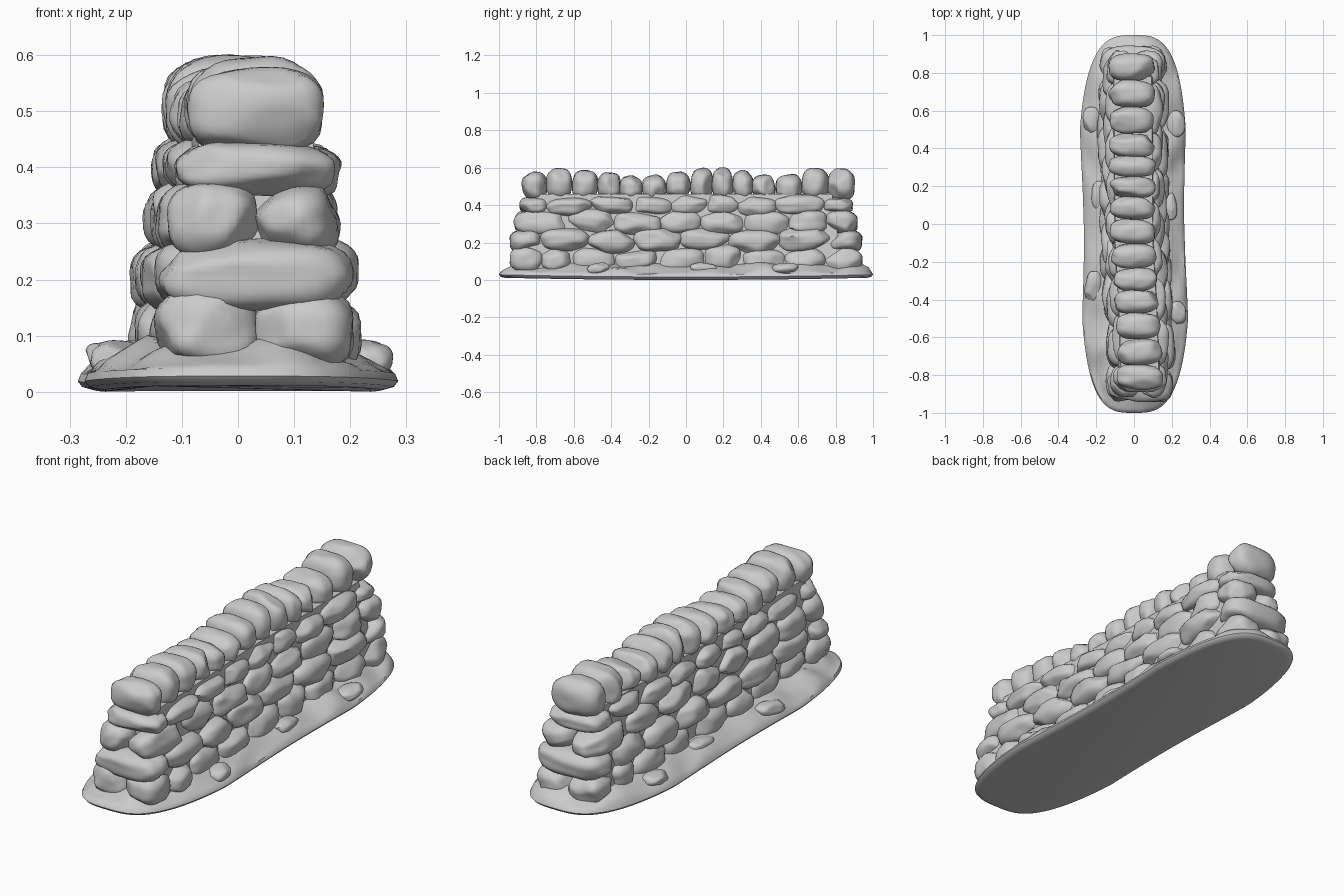
import bpy, bmesh, math, random
from mathutils import Vector, Euler, noise

if "Cube" in bpy.data.objects:
    bpy.data.objects.remove(bpy.data.objects["Cube"])

random.seed(11)
grey = bpy.data.materials.new("stone grey")
grey.diffuse_color = (0.6, 0.6, 0.6, 1)
grey.use_nodes = True
grey.node_tree.nodes["Principled BSDF"].inputs["Base Color"].default_value = grey.diffuse_color


def finish(bm, name, angle=50):
    mesh = bpy.data.meshes.new(name)
    bm.to_mesh(mesh)
    bm.free()
    ob = bpy.data.objects.new(name, mesh)
    bpy.context.collection.objects.link(ob)
    mesh.materials.append(grey)
    bpy.ops.object.select_all(action='DESELECT')
    ob.select_set(True)
    bpy.context.view_layer.objects.active = ob
    bpy.ops.object.shade_smooth_by_angle(angle=math.radians(angle))
    return ob


def centre_x(y):
    """Wall centre line drifts to +x towards the front."""
    return 0.032 * min(1, max(0, (-y - 0.1) / 0.6)) - 0.008 * max(0, y)


def stone(bm, c, h, p=2.8, chops=9, tilt=0.07):
    """Rounded, slightly chipped boulder with half sizes h at c."""
    tmp = bmesh.new()
    bmesh.ops.create_cube(tmp, size=2)
    bmesh.ops.subdivide_edges(tmp, edges=tmp.edges[:], cuts=8, use_grid_fill=True)
    planes = []
    for _ in range(chops):
        n = Vector([random.gauss(0, 1) for _ in range(3)]).normalized()
        planes.append((n, random.uniform(0.87, 1.03)))
    rot = Euler([random.uniform(-tilt, tilt) for _ in range(3)]).to_matrix()
    seed = Vector([random.uniform(0, 50) for _ in range(3)])
    for v in tmp.verts:
        q = Vector([math.tan(t * math.pi / 4) for t in v.co])
        q /= sum(abs(t) ** p for t in q) ** (1 / p)
        for n, d in planes:
            q -= n * max(0, q.dot(n) - d) * 0.85
        q *= 1 + 0.07 * noise.noise(q * 1.6 + seed)
        v.co = rot @ Vector((q.x * h[0], q.y * h[1], q.z * h[2])) + Vector(c)
    mesh = bpy.data.meshes.new("stone_part")
    tmp.to_mesh(mesh)
    tmp.free()
    bm.from_mesh(mesh)
    bpy.data.meshes.remove(mesh)


# ground mound: rounded strip with a narrower waist, built from stacked rings
bm = bmesh.new()
N = 160
rings = []
for inset, z in [(0.03, 0.0), (0.008, 0.006), (0, 0.016), (0.006, 0.03), (0.022, 0.042),
                 (0.045, 0.054), (0.07, 0.066), (0.1, 0.078), (0.14, 0.088), (0.2, 0.09)]:
    ring = []
    for i in range(N):
        a = 2 * math.pi * i / N
        ca, sa = math.cos(a), math.sin(a)
        y = math.copysign(abs(sa) ** 0.62, sa)
        waist = 0.266 + 0.024 * min(1, (y / 0.5) ** 2)
        x = math.copysign(abs(ca) ** 0.62, ca) * (waist - inset)
        x -= 0.006 * math.sin(y * 3)
        y *= 1 - inset
        bump = 0.03 * noise.noise(Vector((x * 7, y * 7, 3))) if 0.04 < z < 0.08 else 0
        ring.append(bm.verts.new((x, y, z + bump + 0.012 * y * y)))
    rings.append(ring)
for lo, up in zip(rings, rings[1:]):
    for i in range(N):
        j = (i + 1) % N
        bm.faces.new((lo[i], lo[j], up[j], up[i]))
bm.faces.new(rings[0][::-1])
bm.faces.new(rings[-1])
finish(bm, "ground_mound")

# wall courses: z range, half width, half length, long end stone?, joints along y
courses = [
    (0.045, 0.168, 0.170, 0.935, False, [-0.77, -0.62, -0.38, -0.15, 0.1, 0.3, 0.53, 0.74]),
    (0.150, 0.265, 0.170, 0.935, True, [-0.77, -0.52, -0.28, -0.03, 0.23, 0.5, 0.76]),
    (0.250, 0.362, 0.150, 0.91, False, [-0.63, -0.38, -0.14, 0.08, 0.31, 0.55, 0.75]),
    (0.355, 0.440, 0.138, 0.885, True, [-0.74, -0.51, -0.29, -0.08, 0.11, 0.28, 0.48, 0.73]),
]
for k, (z0, z1, hw, hl, through, joints) in enumerate(courses):
    bm = bmesh.new()
    zc, hz = (z0 + z1) / 2, (z1 - z0) / 2
    for side in (1, -1):
        # the far side uses the joint pattern reversed
        cuts = [-hl] + (joints if side > 0 else [-j for j in reversed(joints)]) + [hl]
        spans = list(zip(cuts, cuts[1:]))
        if through:
            spans = spans[1:-1]
        for a, b in spans:
            y = (a + b) / 2
            end = abs(y) > 0.72
            w = hw * (1.0 if end else 1.05) + random.uniform(-0.01, 0.01)
            hx = w / 2 + 0.004
            stone(bm, (centre_x(y) + side * w / 2, y, zc + random.uniform(-0.01, 0.01)),
                  (hx, (b - a) / 2 * 1.08, hz * random.uniform(1.06, 1.25)))
    if through:
        for s in (-1, 1):
            inner = abs(joints[0]) if s < 0 else joints[-1]
            y = s * (hl + inner) / 2
            stone(bm, (centre_x(y), y, zc), (hw, (hl - inner) / 2 * 1.08, hz * 1.1), 3, 4, 0.03)
    finish(bm, f"stone_course_{k + 1}")

# coping stones set on edge along the top: y centre and top height
cap = [(-0.81, .575), (-0.68, .595), (-0.54, .585), (-0.41, .572), (-0.295, .555), (-0.17, .558),
       (-0.04, .575), (0.085, .595), (0.195, .598), (0.305, .583), (0.415, .56), (0.55, .565),
       (0.69, .597), (0.83, .595)]
bm = bmesh.new()
for i, (y, top) in enumerate(cap):
    gaps = [abs(y - cap[j][0]) for j in (i - 1, i + 1) if 0 <= j < len(cap)]
    hy = sum(gaps) / len(gaps) / 2 * 1.03
    hz = (top - 0.425) / 2
    stone(bm, (centre_x(y) * 1.2 - 0.006, y, top - hz),
          (random.uniform(0.115, 0.125), hy, hz * 1.03), 2.7, 5, 0.06)
finish(bm, "coping_stones")

# rubble core closing the gaps between stones
bm = bmesh.new()
sections = []
for y in (-0.86, -0.5, -0.1, 0.4, 0.84):
    c = centre_x(y)
    sections.append([bm.verts.new((c + x, y * l, z)) for x, l, z in
                     ((-0.15, 1, 0.05), (0.15, 1, 0.05), (0.1, 0.93, 0.46), (-0.1, 0.93, 0.46))])
for a, b in zip(sections, sections[1:]):
    for i in range(4):
        j = (i + 1) % 4
        bm.faces.new((a[i], a[j], b[j], b[i]))
bm.faces.new(sections[0])
bm.faces.new(sections[-1])
bmesh.ops.recalc_face_normals(bm, faces=bm.faces[:])
finish(bm, "rubble_core", 30)

# low half-buried stones at the foot of the wall
bm = bmesh.new()
for x, y, hx, hy in [(0.22, 0.53, .05, .07), (0.23, -0.47, .045, .06), (-0.215, -0.33, .045, .08),
                     (-0.22, 0.55, .05, .07), (0.185, 0.1, .04, .08), (-0.185, 0.15, .04, .08)]:
    stone(bm, (x, y, 0.06), (hx, hy, 0.03), 2.5, 6, 0.15)
finish(bm, "foot_stones")
